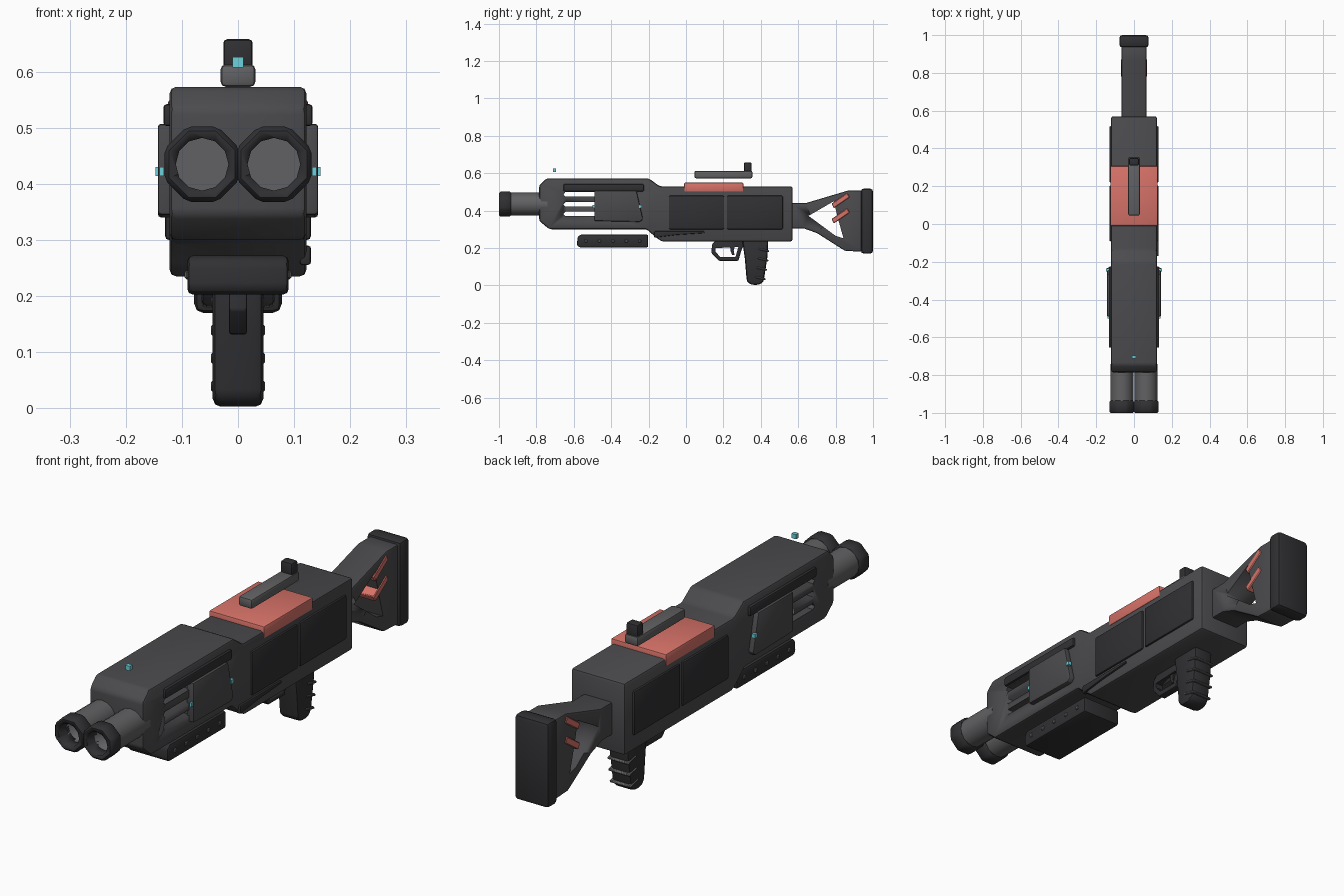
import bpy, bmesh, math
from mathutils import Matrix

if "Cube" in bpy.data.objects:
    bpy.data.objects.remove(bpy.data.objects["Cube"])


def material(name, col):
    m = bpy.data.materials.new(name)
    m.diffuse_color = (*col, 1)
    m.use_nodes = True
    m.node_tree.nodes["Principled BSDF"].inputs["Base Color"].default_value = m.diffuse_color
    return m


BODY = material("body_grey", (0.07, 0.07, 0.075))
DARK = material("dark_grey", (0.03, 0.03, 0.033))
MID = material("mid_grey", (0.12, 0.12, 0.125))
RED = material("red", (0.68, 0.17, 0.14))
CYAN = material("cyan", (0.15, 0.65, 0.72))


def finish(name, bm, mat, bevel=0, seg=2):
    bmesh.ops.recalc_face_normals(bm, faces=bm.faces)
    me = bpy.data.meshes.new(name)
    bm.to_mesh(me)
    bm.free()
    ob = bpy.data.objects.new(name, me)
    bpy.context.collection.objects.link(ob)
    me.materials.append(mat)
    bpy.ops.object.select_all(action='DESELECT')
    bpy.context.view_layer.objects.active = ob
    ob.select_set(True)
    if bevel:
        b = ob.modifiers.new("bevel", 'BEVEL')
        b.width, b.segments, b.limit_method = bevel, seg, 'ANGLE'
        b.angle_limit = math.radians(20)
        bpy.ops.object.modifier_apply(modifier="bevel")
    bpy.ops.object.shade_smooth_by_angle(angle=math.radians(35))
    return ob


def prism(name, pts, x0, x1, mat=BODY, bevel=0.0, seg=2):
    """Side profile of (y, z) points extruded from x0 to x1."""
    bm = bmesh.new()
    f = bm.faces.new([bm.verts.new((x0, y, z)) for y, z in pts])
    ext = bmesh.ops.extrude_face_region(bm, geom=[f])
    for v in ext['geom']:
        if isinstance(v, bmesh.types.BMVert):
            v.co.x = x1
    return finish(name, bm, mat, bevel, seg)


def box(name, x0, x1, y0, y1, z0, z1, mat=BODY, bevel=0.0, seg=2):
    return prism(name, [(y0, z0), (y1, z0), (y1, z1), (y0, z1)], x0, x1, mat, bevel, seg)


def cylinder(name, x, z, y0, y1, r, n, mat, turn=0.0, bevel=0.0):
    bm = bmesh.new()
    mx = (Matrix.Translation((x, (y0 + y1) / 2, z)) @ Matrix.Rotation(math.pi / 2, 4, 'X')
          @ Matrix.Rotation(turn, 4, 'Z'))
    bmesh.ops.create_cone(bm, cap_ends=True, segments=n, radius1=r, radius2=r,
                          depth=y1 - y0, matrix=mx)
    return finish(name, bm, mat, bevel, 1)


def cut(ob, cutter):
    cutter.hide_render = True
    m = ob.modifiers.new("cut", 'BOOLEAN')
    m.operation, m.solver, m.object = 'DIFFERENCE', 'EXACT', cutter
    bpy.ops.object.select_all(action='DESELECT')
    bpy.context.view_layer.objects.active = ob
    ob.select_set(True)
    bpy.ops.object.modifier_apply(modifier="cut")
    bpy.data.objects.remove(cutter)


# Main housing with three see-through vents
housing = prism("housing", [(-.785, .345), (-.73, .30), (-.21, .30), (-.165, .26), (-.13, .235),
                            (.57, .235), (.57, .53), (-.14, .53), (-.20, .573),
                            (-.745, .573), (-.785, .535)], -.122, .122, BODY, .012)
for z in (.487, .433, .382):
    cut(housing, prism("vent_cutter", [(-.655, z), (-.645, z - .012), (-.48, z - .012),
                                       (-.48, z + .012), (-.645, z + .012)], -.2, .2))

# Twin barrels with octagonal muzzles and open bores
for x in (-.064, .064):
    tube = cylinder("barrel", x, .435, -.95, -.74, .061, 16, MID)
    cap = cylinder("muzzle", x, .435, -1, -.935, .067 / math.cos(math.pi / 8), 8, DARK,
                   math.pi / 8, .008)
    for ob in (tube, cap):
        cut(ob, cylinder("bore_cutter", x, .435, -1.1, -.85, .047, 12, DARK))

# Side panels and trims, both sides
for s in (1, -1):
    box("upper_rail", s * .11, s * .133, -.655, -.225, .503, .542, DARK, .006)
    prism("front_panel", [(-.49, .345), (-.245, .34), (-.23, .355), (-.265, .507), (-.49, .507)],
          s * .11, s * .143, BODY, .006)
    for y0, y1 in ((-.092, .204), (.218, .518)):
        box("side_panel", s * .11, s * .13, y0, y1, .30, .48, DARK, .007)
    for y in (-.493, -.243):
        box("panel_light", s * .132, s * .14 if y < -.3 else s * .147, y - .008, y + .008,
            .414, .43, CYAN)
    for i in range(5):
        y = -.535 + i * .072
        box("pad_bolt", s * .08, s * .095, y - .008, y + .008, .23, .246, MID, .003, 1)
prism("lower_trim", [(-.17, .255), (-.05, .27), (.10, .28), (.10, .29), (-.17, .29)],
      .11, .13, DARK, .005)

# Fore-end pad
prism("fore_pad", [(-.583, .215), (-.57, .203), (-.202, .203), (-.202, .272), (-.565, .272),
                   (-.58, .258)], -.09, .09, DARK, .012)

# Top plate, rear sight and front sight bead
box("top_plate", -.125, .125, -.01, .307, .50, .55, RED, .006)
box("sight_rail", -.031, .031, .045, .355, .573, .613, MID, .009)
box("rear_sight", -.026, .026, .31, .35, .60, .658, DARK, .007)
box("front_sight", -.01, .01, -.712, -.695, .607, .626, CYAN)

# Trigger guard and trigger
guard = prism("trigger_guard", [(.14, .22), (.135, .175), (.175, .132), (.28, .132), (.30, .20),
                                (.32, .215), (.32, .24), (.16, .24)], -.016, .016, DARK, .004)
cut(guard, prism("guard_cutter", [(.158, .20), (.158, .18), (.182, .153), (.265, .153),
                                  (.28, .205)], -.1, .1))
prism("trigger", [(.235, .215), (.262, .215), (.255, .185), (.26, .163), (.247, .163),
                  (.238, .185)], -.01, .01, DARK)

# Pistol grip with ribs
prism("grip", [(.30, .245), (.44, .245), (.435, .15), (.415, .02), (.39, .003), (.35, .003),
               (.325, .02), (.315, .14)], -.045, .045, DARK, .014)
for z, y in ((.19, .44), (.14, .436), (.09, .43), (.04, .422)):
    prism("grip_rib", [(y - .05, z), (y + .004, z - .012), (y + .004, z - .002), (y - .05, z + .01)],
          -.048, .048, MID, .003, 1)

# Skeleton stock with butt pad and red bars
stock = prism("stock", [(.56, .305), (.63, .305), (.70, .28), (.85, .185), (.95, .18), (.95, .507),
                        (.865, .507), (.64, .44), (.56, .44)], -.065, .065, BODY, .008)
cut(stock, prism("stock_cutter", [(.655, .372), (.79, .45), (.812, .36), (.842, .252),
                                  (.80, .265)], -.2, .2))
box("butt_pad", -.078, .078, .935, 1, .17, .518, DARK, .016)
for z in (0, -.082):
    prism("stock_bar", [(.778, .437 + z), (.79, .413 + z), (.875, .472 + z), (.862, .495 + z)],
          -.068, .068, RED, .003, 1)
